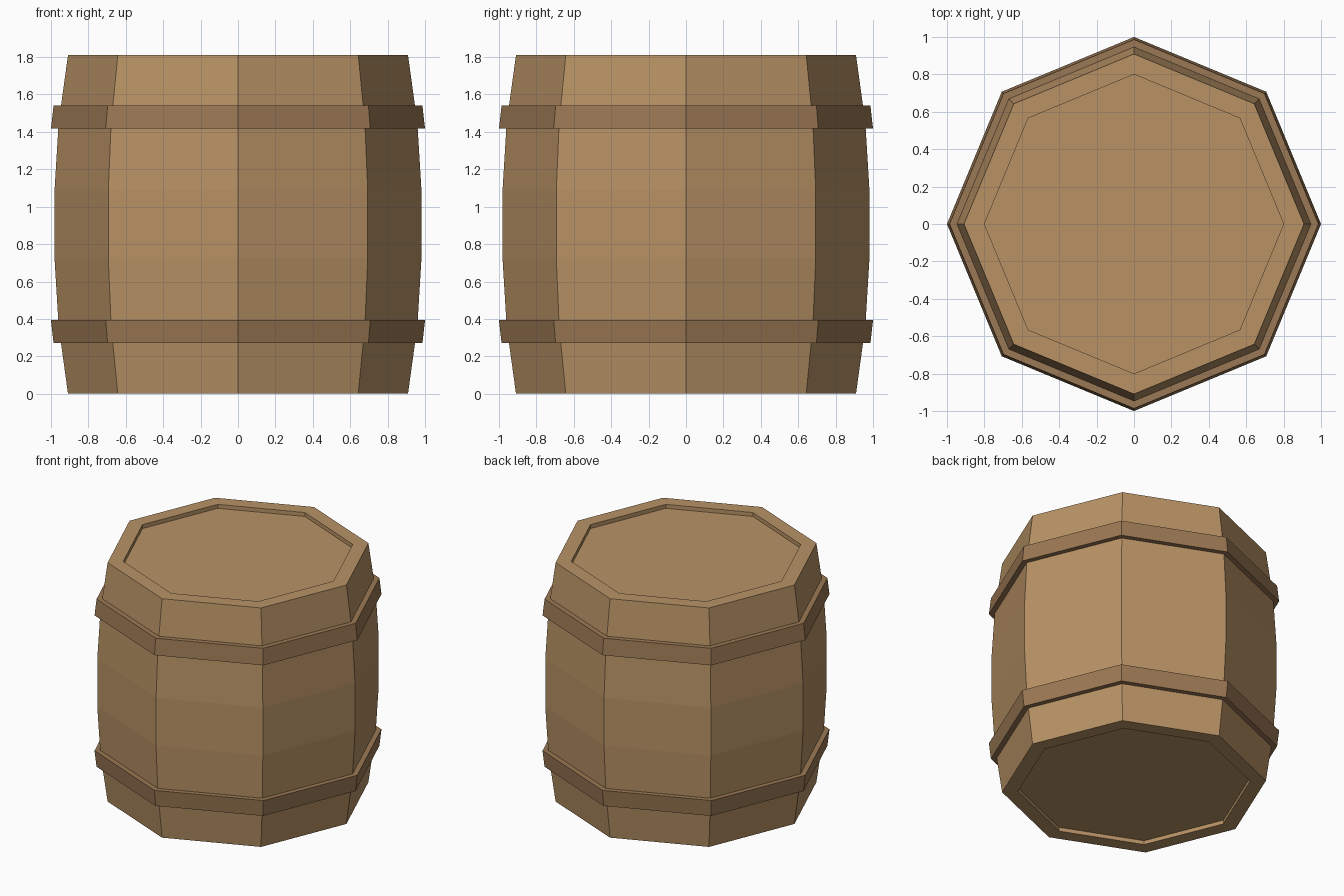
import bpy
import bmesh
from math import cos, sin, pi

if "Cube" in bpy.data.objects:
    bpy.data.objects.remove(bpy.data.objects["Cube"])

SIDES = 8
H = 1.81


def material(name, color):
    m = bpy.data.materials.new(name)
    m.diffuse_color = color
    m.use_nodes = True
    m.node_tree.nodes["Principled BSDF"].inputs["Base Color"].default_value = m.diffuse_color
    return m


def lathe(name, profile, mat, loop=False):
    """Spin an (r, z) profile into a faceted solid; capped, or closed as a ring."""
    bm = bmesh.new()
    rings = [[bm.verts.new((r * cos(2 * pi * i / SIDES), r * sin(2 * pi * i / SIDES), z))
              for i in range(SIDES)] for r, z in profile]
    pairs = list(zip(rings, rings[1:]))
    if loop:
        pairs.append((rings[-1], rings[0]))
    else:
        bm.faces.new(rings[0])
        bm.faces.new(rings[-1])
    for a, b in pairs:
        for i in range(SIDES):
            j = (i + 1) % SIDES
            bm.faces.new((a[i], a[j], b[j], b[i]))
    bmesh.ops.recalc_face_normals(bm, faces=bm.faces[:])
    mesh = bpy.data.meshes.new(name)
    bm.to_mesh(mesh)
    bm.free()
    mesh.materials.append(mat)
    obj = bpy.data.objects.new(name, mesh)
    bpy.context.collection.objects.link(obj)
    return obj


wood = material("wood", (0.48, 0.29, 0.13, 1))
dark = material("dark_wood", (0.33, 0.19, 0.09, 1))

# Bulging body with a shallow recess in each end
half = [(0.80, 0.03), (0.80, 0.0), (0.909, 0.0), (0.959, 0.362), (0.981, 0.724)]
lathe("barrel_body", half + [(r, H - z) for r, z in reversed(half)], wood)

# Two hoops, mirrored about the middle, flaring toward the bulge
hoop = [(0.93, 0.27), (0.986, 0.27), (1.0, 0.393), (0.945, 0.393)]
lathe("lower_hoop", hoop, dark, loop=True)
lathe("upper_hoop", [(r, H - z) for r, z in hoop], dark, loop=True)
